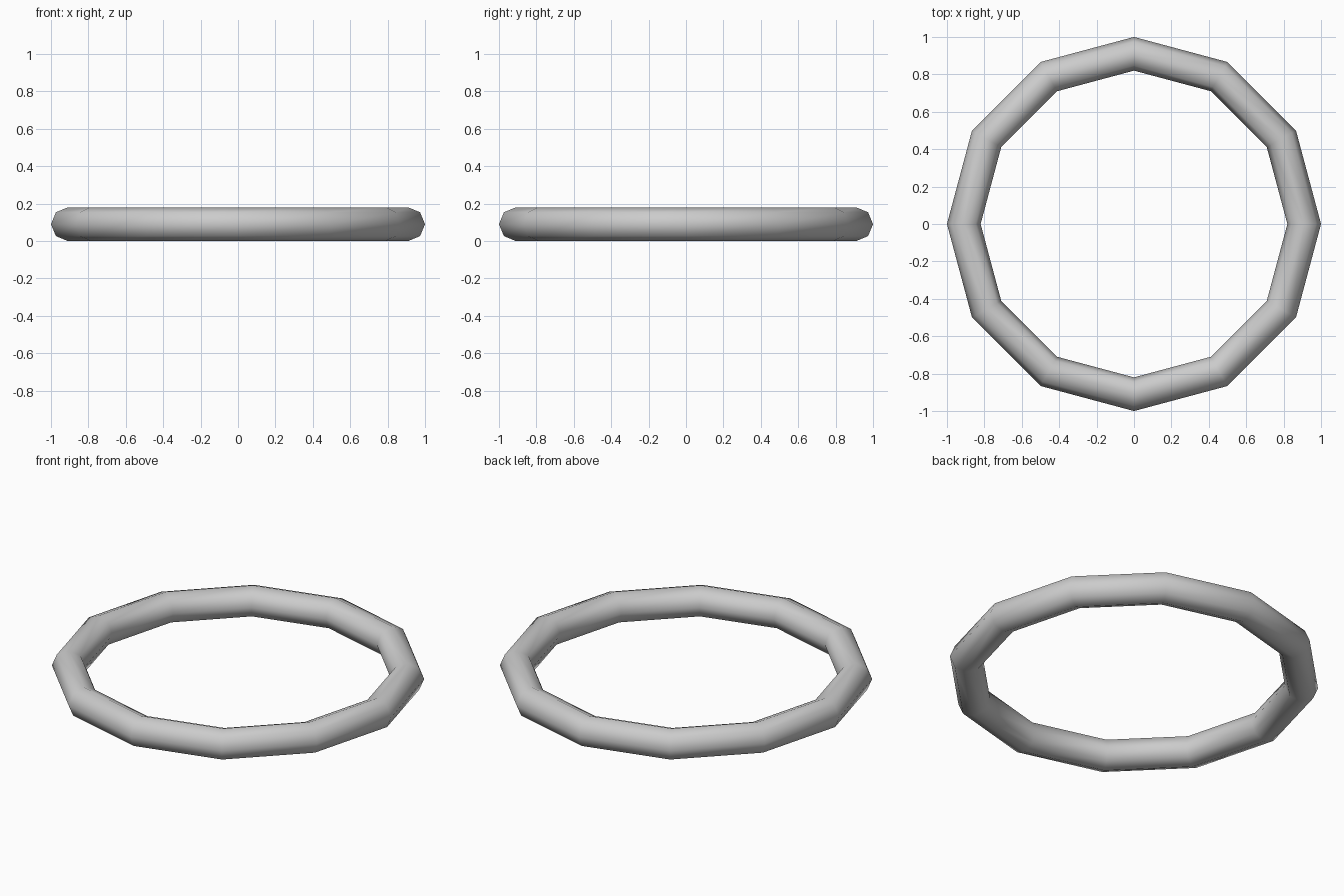
import bpy

if "Cube" in bpy.data.objects:
    bpy.data.objects.remove(bpy.data.objects["Cube"])

# Ring: 12 segments around, octagonal tube section, resting on z = 0
TUBE = 0.09
bpy.ops.mesh.primitive_torus_add(
    major_segments=12, minor_segments=8,
    major_radius=1.0 - TUBE, minor_radius=TUBE,
    location=(0, 0, TUBE))
ring = bpy.context.object
ring.name = "ring"
bpy.ops.object.shade_smooth()
